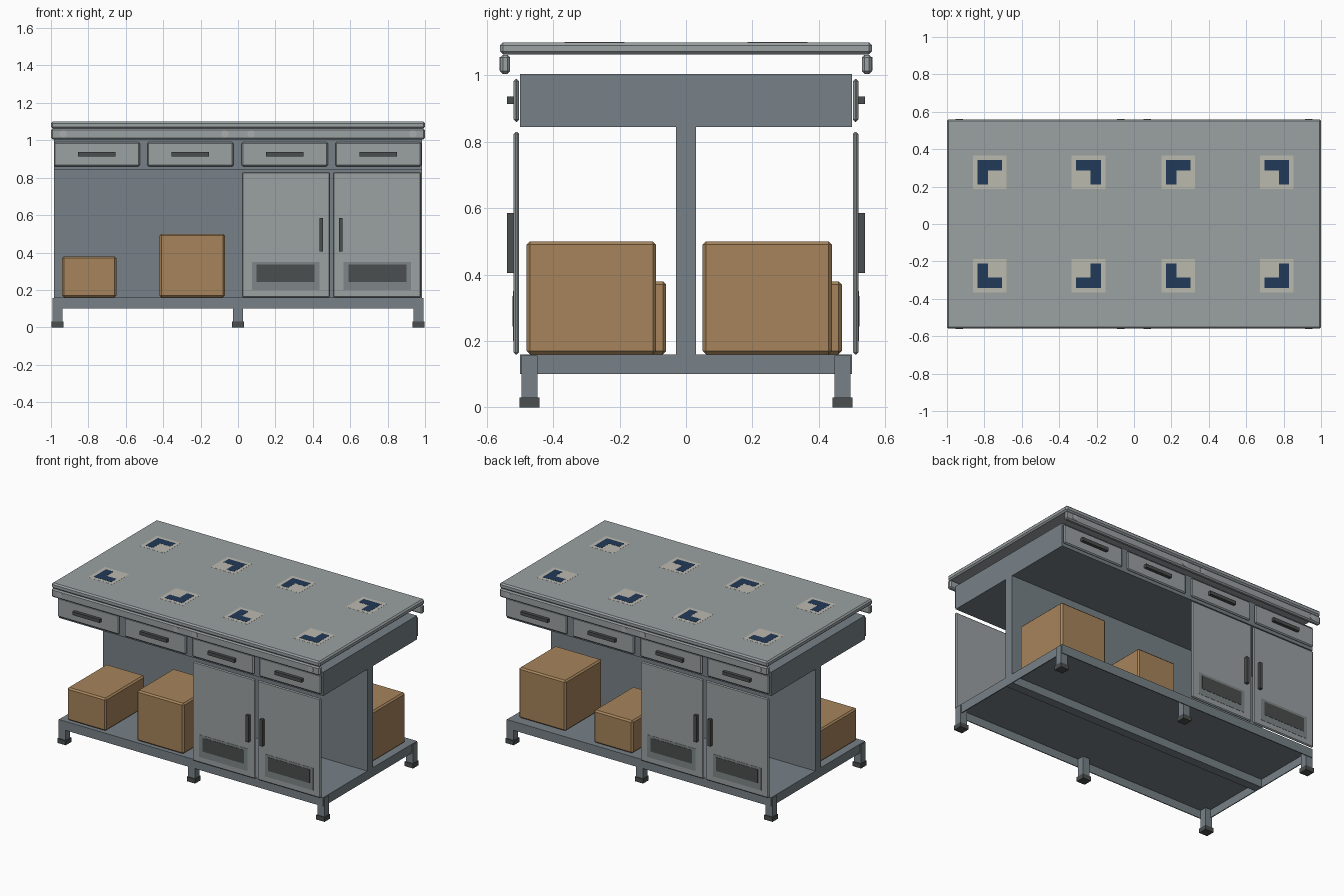
import bpy, bmesh, math
from mathutils import Vector

if "Cube" in bpy.data.objects:
    bpy.data.objects.remove(bpy.data.objects["Cube"])


def material(name, rgb):
    m = bpy.data.materials.new(name)
    m.diffuse_color = (*rgb, 1)
    m.use_nodes = True
    m.node_tree.nodes["Principled BSDF"].inputs["Base Color"].default_value = m.diffuse_color
    return m


FRAME = material("slate_grey_frame", (0.185, 0.22, 0.245))
PANEL = material("light_grey_panel", (0.325, 0.355, 0.365))
DARK = material("charcoal", (0.07, 0.077, 0.077))
CARD = material("cardboard", (0.38, 0.23, 0.105))
BLUE = material("navy_mark", (0.015, 0.042, 0.10))
BEIGE = material("pale_beige", (0.50, 0.49, 0.43))
MID = material("mid_grey", (0.21, 0.235, 0.245))
BOLT = material("bolt_grey", (0.40, 0.42, 0.43))


def finish(name, bm, mat, bevel=0):
    bmesh.ops.recalc_face_normals(bm, faces=bm.faces)
    me = bpy.data.meshes.new(name)
    bm.to_mesh(me)
    bm.free()
    me.materials.append(mat)
    ob = bpy.data.objects.new(name, me)
    bpy.context.collection.objects.link(ob)
    if bevel:
        mod = ob.modifiers.new("bevel", "BEVEL")
        mod.width = bevel
        mod.segments = 1
    return ob


def box(name, x, y, z, mat, bevel=0, s=1):
    """Box from (min, max) ranges; s = -1 turns it half round z."""
    bm = bmesh.new()
    bmesh.ops.create_cube(bm, size=1)
    for v in bm.verts:
        px, py, pz = (r[0] if c < 0 else r[1] for c, r in zip(v.co, (x, y, z)))
        v.co = Vector((s * px, s * py, pz))
    return finish(name, bm, mat, bevel)


def prism(name, pts, z0, z1, mat):
    """Extruded flat outline."""
    bm = bmesh.new()
    f = bm.faces.new([bm.verts.new((px, py, z0)) for px, py in pts])
    ext = bmesh.ops.extrude_face_region(bm, geom=[f])["geom"]
    for v in ext:
        if isinstance(v, bmesh.types.BMVert):
            v.co.z = z1
    return finish(name, bm, mat)


# work surface
box("table_top", (-1, 1), (-0.56, 0.56), (1.063, 1.10), PANEL, 0.009)

# body: drawer case, middle wall, hollow shelf tray
box("drawer_case", (-0.985, 0.985), (-0.5, 0.5), (0.845, 1.005), FRAME)
box("middle_wall", (-0.985, 0.985), (-0.03, 0.03), (0.10, 0.85), FRAME)
box("shelf_sheet", (-0.985, 0.985), (-0.5, 0.5), (0.154, 0.16), FRAME)
for s in (1, -1):
    box("shelf_long_rim", (-0.985, 0.985), (-0.5, -0.494), (0.10, 0.156), FRAME, 0, s)
    box("shelf_end_rim", (-0.985, -0.979), (-0.5, 0.5), (0.10, 0.156), FRAME, 0, s)

# legs and feet
for x in (-0.965, 0, 0.965):
    for y in (-0.471, 0.471):
        box("leg", (x - 0.026, x + 0.026), (y - 0.024, y + 0.024), (0.03, 0.156), FRAME)
        box("foot", (x - 0.031, x + 0.031), (y - 0.03, y + 0.03), (0, 0.03), DARK)

# long sides: the back is the front turned half round
for s in (1, -1):
    side = "front" if s == 1 else "back"
    box(side + "_rail", (-1, 1), (-0.56, -0.53), (1.005, 1.062), PANEL, 0.008, s)
    for x in (-0.935, -0.07, 0.07, 0.935):
        bm = bmesh.new()
        bmesh.ops.create_cone(bm, cap_ends=True, segments=16, radius1=0.02,
                              radius2=0.02, depth=0.006)
        for v in bm.verts:
            v.co = Vector((v.co.x + s * x, v.co.z - s * 0.559, v.co.y + 1.035))
        finish(side + "_rail_bolt", bm, BOLT)

    # drawers
    for x in (-0.755, -0.255, 0.25, 0.75):
        box(side + "_drawer", (x - 0.23, x + 0.23), (-0.519, -0.503), (0.86, 0.99), PANEL, 0.007, s)
        box(side + "_drawer_handle", (x - 0.1, x + 0.1), (-0.54, -0.515), (0.914, 0.937), DARK, 0, s)

    # doors with handles and vents
    for x0, x1, hx, vx in ((0.022, 0.492, 0.445, 0.255), (0.508, 0.978, 0.55, 0.745)):
        box(side + "_door", (x0, x1), (-0.519, -0.503), (0.16, 0.83), PANEL, 0.006, s)
        box(side + "_door_handle", (hx - 0.01, hx + 0.01), (-0.54, -0.515), (0.405, 0.585), DARK, 0, s)
        box(side + "_vent_plate", (vx - 0.18, vx + 0.18), (-0.5205, -0.517), (0.20, 0.35), MID, 0, s)
        box(side + "_vent_slots", (vx - 0.155, vx + 0.155), (-0.522, -0.517), (0.243, 0.335), DARK, 0, s)

# cardboard boxes: the back pair repeats the front pair, shifted
for dx, dy in ((0, 0), (1.01, 0.53)):
    box("small_carton", (-0.94 + dx, -0.65 + dx), (-0.48 + dy, -0.06 + dy), (0.16, 0.38), CARD, 0.01)
    box("large_carton", (-0.42 + dx, -0.07 + dx), (-0.48 + dy, -0.09 + dy), (0.16, 0.50), CARD, 0.01)

# corner marks on the table top
for cx in (-0.507, 0.5):
    for sx in (-1, 1):
        for sy in (-1, 1):
            ox, oy = cx + sx * 0.33, sy * 0.342
            mx, my = ox - sx * 0.066, oy - sy * 0.066
            box("mark_backing", (mx - 0.09, mx + 0.09), (my - 0.09, my + 0.09),
                (1.098, 1.1006), BEIGE)
            outline = [(0, 0), (0.132, 0), (0.132, 0.056), (0.056, 0.056),
                       (0.056, 0.132), (0, 0.132)]
            prism("corner_mark", [(ox - sx * a, oy - sy * b) for a, b in outline],
                  1.099, 1.1014, BLUE)
